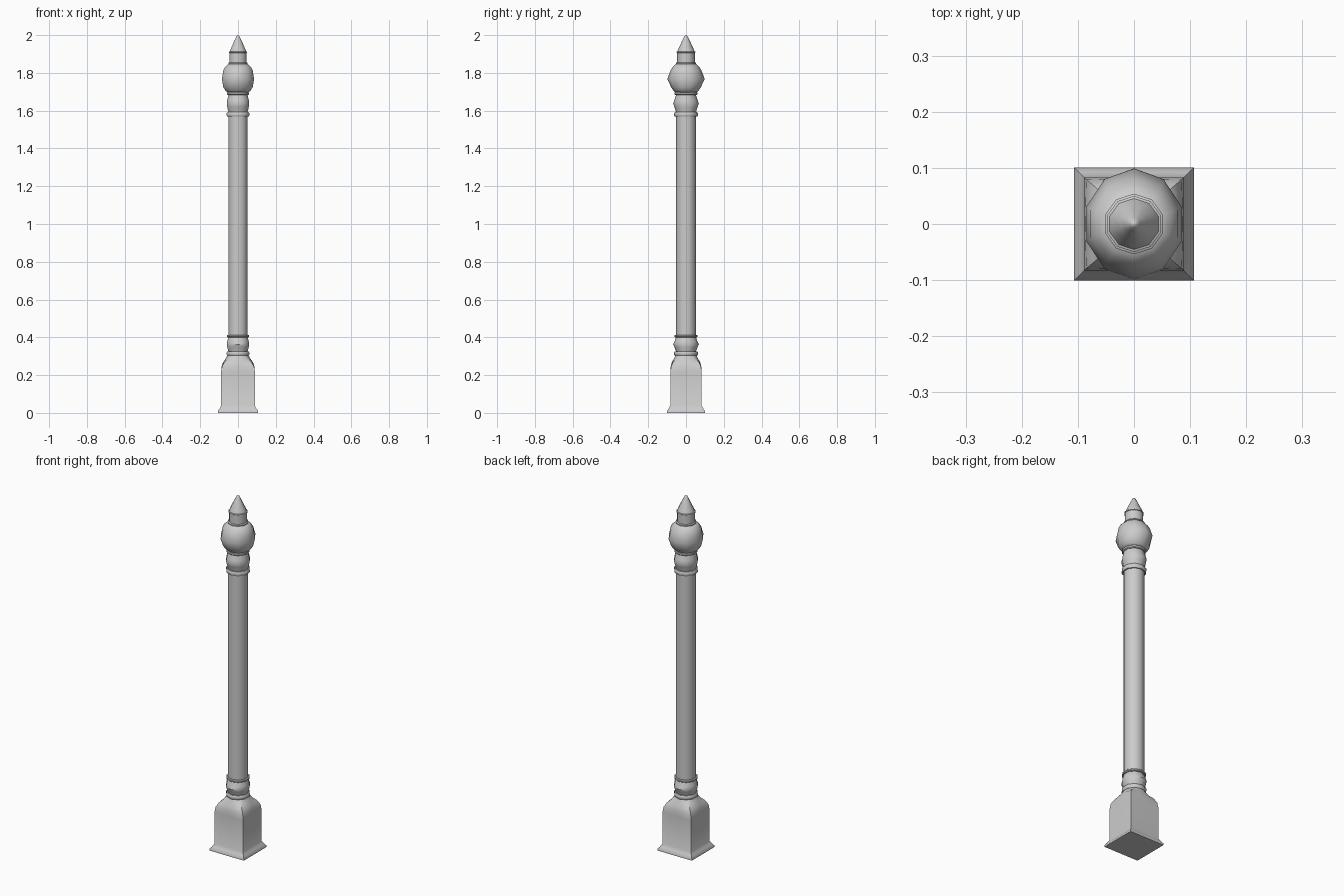
import bpy, bmesh, math

if "Cube" in bpy.data.objects:
    bpy.data.objects.remove(bpy.data.objects["Cube"])

SIDES = 10


def make(name, rings, angle=30):
    """Loft closed rings of points and cap both ends."""
    bm = bmesh.new()
    loops = [[bm.verts.new(p) for p in ring] for ring in rings]
    n = len(loops[0])
    for a, b in zip(loops, loops[1:]):
        for i in range(n):
            j = (i + 1) % n
            bm.faces.new((a[i], a[j], b[j], b[i]))
    bm.faces.new(loops[0][::-1])
    bm.faces.new(loops[-1])
    bmesh.ops.recalc_face_normals(bm, faces=bm.faces)
    me = bpy.data.meshes.new(name)
    bm.to_mesh(me)
    bm.free()
    ob = bpy.data.objects.new(name, me)
    bpy.context.collection.objects.link(ob)
    bpy.ops.object.select_all(action='DESELECT')
    ob.select_set(True)
    bpy.context.view_layer.objects.active = ob
    bpy.ops.object.shade_smooth_by_angle(angle=math.radians(angle))
    return ob


def turned(name, profile, angle=40):
    """Ten-sided turned part from (z, half width x, half width y)."""
    k = math.cos(math.pi / SIDES)
    rings = []
    for z, hx, hy in profile:
        rings.append([(hx / k * math.cos(t), hy * math.sin(t), z)
                      for t in (math.pi / 2 + math.tau * i / SIDES for i in range(SIDES))])
    return make(name, rings, angle)


def collar(name, z0, z1, r):
    """Thin bead with softened edges."""
    e = (z1 - z0) * 0.25
    k = math.cos(math.pi / SIDES)
    turned(name, [(z, q * k, q) for z, q in
                  ((z0, r - .004), (z0 + e, r), (z1 - e, r), (z1, r - .004))])


# Square base, blending into a round shoulder
def base_ring(z, hx, hy, blend):
    ring = []
    for i in range(40):
        t = math.tau * i / 40
        c, s = math.cos(t), math.sin(t)
        m = 1 / max(abs(c), abs(s))
        f = m * (1 - blend) + blend
        ring.append((hx * c * f, hy * s * f, z))
    return ring


make("base", [base_ring(*r) for r in (
    (0, .107, .101, 0), (.01, .107, .101, 0), (.022, .098, .092, 0),
    (.038, .089, .083, 0), (.215, .089, .083, 0), (.245, .087, .081, .08),
    (.268, .079, .075, .3), (.285, .067, .065, .65), (.305, .055, .056, 1))], 40)

# Shaft
turned("shaft", [(.30, .05, .053), (1.70, .05, .053)])

# Collars
for i, (z0, z1, r) in enumerate(((.303, .326, .063), (.40, .413, .062),
                                 (1.568, 1.592, .063), (1.683, 1.699, .061),
                                 (1.845, 1.856, .054), (1.905, 1.914, .05))):
    collar(f"collar_{i + 1}", z0, z1, r)

# Swellings between collars
for name, z0, z1 in (("lower_swelling", .326, .40), ("upper_swelling", 1.592, 1.683)):
    h = z1 - z0
    turned(name, [(z0, .051, .053), (z0 + h * .3, .057, .061), (z0 + h * .5, .059, .068),
                  (z0 + h * .7, .057, .061), (z1, .051, .053)])

# Ball
turned("ball", [(1.696, .054, .056), (1.705, .066, .066), (1.725, .078, .079),
                (1.768, .085, .099), (1.812, .078, .082), (1.832, .068, .070),
                (1.848, .05, .053)], 50)

# Neck and pointed finial
turned("neck", [(1.845, .045, .047), (1.91, .045, .047)])
turned("finial", [(1.91, .045, .047), (1.925, .039, .041), (1.96, .024, .025),
                  (1.985, .012, .013), (1.996, .007, .007), (2.0, .002, .002)], 45)
